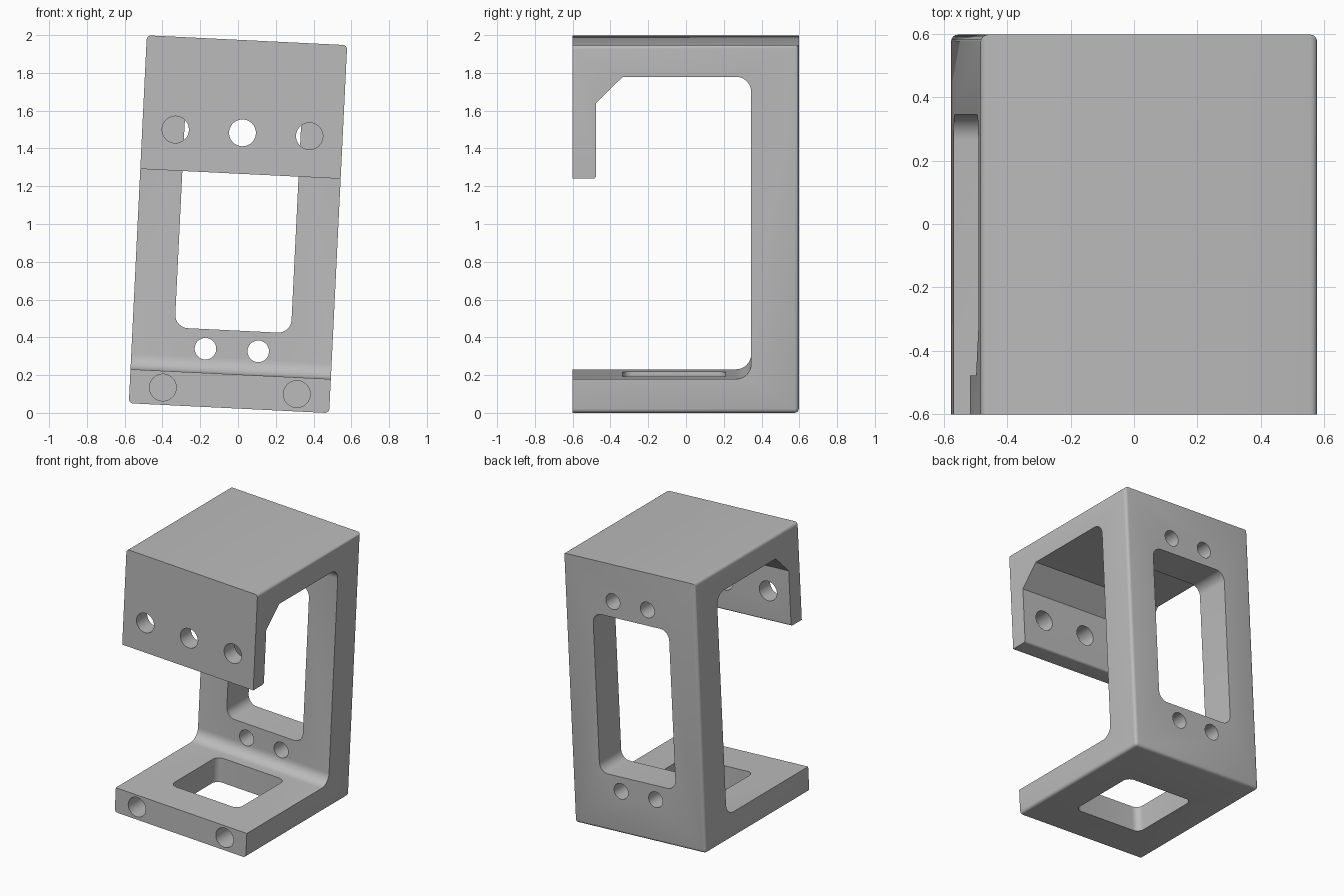
import bpy, bmesh, math
from mathutils import Matrix, Vector

cube = bpy.data.objects.get("Cube")
if cube:
    bpy.data.objects.remove(cube)

HALF_W, HALF_H, FRONT, BACK = 0.531, 0.975, -0.6, 0.597

grey = bpy.data.materials.new("plain_grey")
grey.use_nodes = True
colour = (0.5, 0.5, 0.5, 1)
grey.diffuse_color = colour
grey.node_tree.nodes["Principled BSDF"].inputs["Base Color"].default_value = colour


def rounded(corners, steps=8):
    """Replace every (u, v, radius) corner by a tangent arc."""
    out = []
    for i, (u, v, r) in enumerate(corners):
        p = Vector((u, v))
        if r == 0:
            out.append(p)
            continue
        a = (Vector(corners[i - 1][:2]) - p).normalized()
        b = (Vector(corners[(i + 1) % len(corners)][:2]) - p).normalized()
        half = a.angle(b) / 2
        centre = p + (a + b).normalized() * r / math.sin(half)
        start = p + a * r / math.tan(half) - centre
        end = p + b * r / math.tan(half) - centre
        sweep = start.angle_signed(end)
        for k in range(steps + 1):
            out.append(centre + Matrix.Rotation(-sweep * k / steps, 2) @ start)
    return out


def prism(name, outline, place, low, high):
    """Extrude an outline between two depths; place maps (u, v, depth) to 3D."""
    bm = bmesh.new()
    ends = [[bm.verts.new(place(p.x, p.y, d)) for p in outline] for d in (low, high)]
    bm.faces.new(ends[0])
    bm.faces.new(ends[1])
    n = len(outline)
    for i in range(n):
        j = (i + 1) % n
        bm.faces.new((ends[0][i], ends[0][j], ends[1][j], ends[1][i]))
    bmesh.ops.recalc_face_normals(bm, faces=bm.faces)
    mesh = bpy.data.meshes.new(name)
    bm.to_mesh(mesh)
    bm.free()
    obj = bpy.data.objects.new(name, mesh)
    bpy.context.collection.objects.link(obj)
    mesh.materials.append(grey)
    return obj


def along_x(u, v, d):
    return (d, u, v)


def along_y(u, v, d):
    return (u, d, v)


def along_z(u, v, d):
    return (u, v, d)


def window(name, u0, u1, v0, v1, r, place, low, high):
    corners = [(u0, v0, r), (u1, v0, r), (u1, v1, r), (u0, v1, r)]
    return prism(name, rounded(corners), place, low, high)


def drill(name, x, z, r, low, high):
    ring = [Vector((x + r * math.cos(t * math.tau / 48), z + r * math.sin(t * math.tau / 48)))
            for t in range(48)]
    return prism(name, ring, along_y, low, high)


# Bracket body: side profile with foot, back wall, roof and hanging front flap
profile = [(FRONT, -HALF_H, 0), (BACK, -HALF_H, 0), (BACK, HALF_H, 0), (FRONT, HALF_H, 0),
           (FRONT, 0.267, 0), (-0.477, 0.267, 0.015), (-0.477, 0.667, 0), (-0.335, 0.807, 0),
           (0.345, 0.807, 0.08), (0.345, -0.795, 0.08), (FRONT, -0.795, 0)]
bracket = prism("bracket", rounded(profile), along_x, -HALF_W, HALF_W)

# Soften the outer side edges, the back uprights and the back bottom edge
bm = bmesh.new()
bm.from_mesh(bracket.data)


def on_hull(edge):
    def shared(axis, value):
        return all(abs(v.co[axis] - value) < 1e-4 for v in edge.verts)
    side = shared(0, HALF_W) or shared(0, -HALF_W)
    flat = shared(2, HALF_H) or shared(2, -HALF_H)
    back = shared(1, BACK)
    return (side and (flat or back) and not shared(1, FRONT)) or (back and shared(2, -HALF_H))


bmesh.ops.bevel(bm, geom=[e for e in bm.edges if on_hull(e)], offset=0.022,
                segments=4, profile=0.5, affect='EDGES')
bm.to_mesh(bracket.data)
bm.free()

# Openings in the back wall and the foot
cutters = [window("back_window", -0.308, 0.308, -0.563, 0.59, 0.07, along_y, 0.2, 0.8),
           window("foot_window", -0.275, 0.275, -0.335, 0.21, 0.05, along_z, -1.2, -0.6)]
# Screw holes: through the back wall, through the flap, blind in the foot
for x in (-0.14, 0.14):
    for z in (-0.667, 0.705):
        cutters.append(drill("back_hole", x, z, 0.057, 0.2, 0.8))
for x in (-0.355, 0, 0.355):
    cutters.append(drill("flap_hole", x, 0.484, 0.071, -0.8, -0.35))
    if x:
        cutters.append(drill("foot_hole", x, -0.883, 0.071, -0.8, -0.1))

bpy.ops.object.select_all(action='DESELECT')
bracket.select_set(True)
bpy.context.view_layer.objects.active = bracket
for cutter in cutters:
    cutter.hide_render = True
    mod = bracket.modifiers.new("cut", 'BOOLEAN')
    mod.operation = 'DIFFERENCE'
    mod.solver = 'EXACT'
    mod.object = cutter
    bpy.ops.object.modifier_apply(modifier=mod.name)
    bpy.data.objects.remove(cutter)

# Shade and lean the bracket sideways
bpy.ops.object.shade_smooth_by_angle(angle=math.radians(30))
bracket.rotation_euler = (0, math.radians(2.8), 0)
bracket.location = (0, 0, 0.999)
